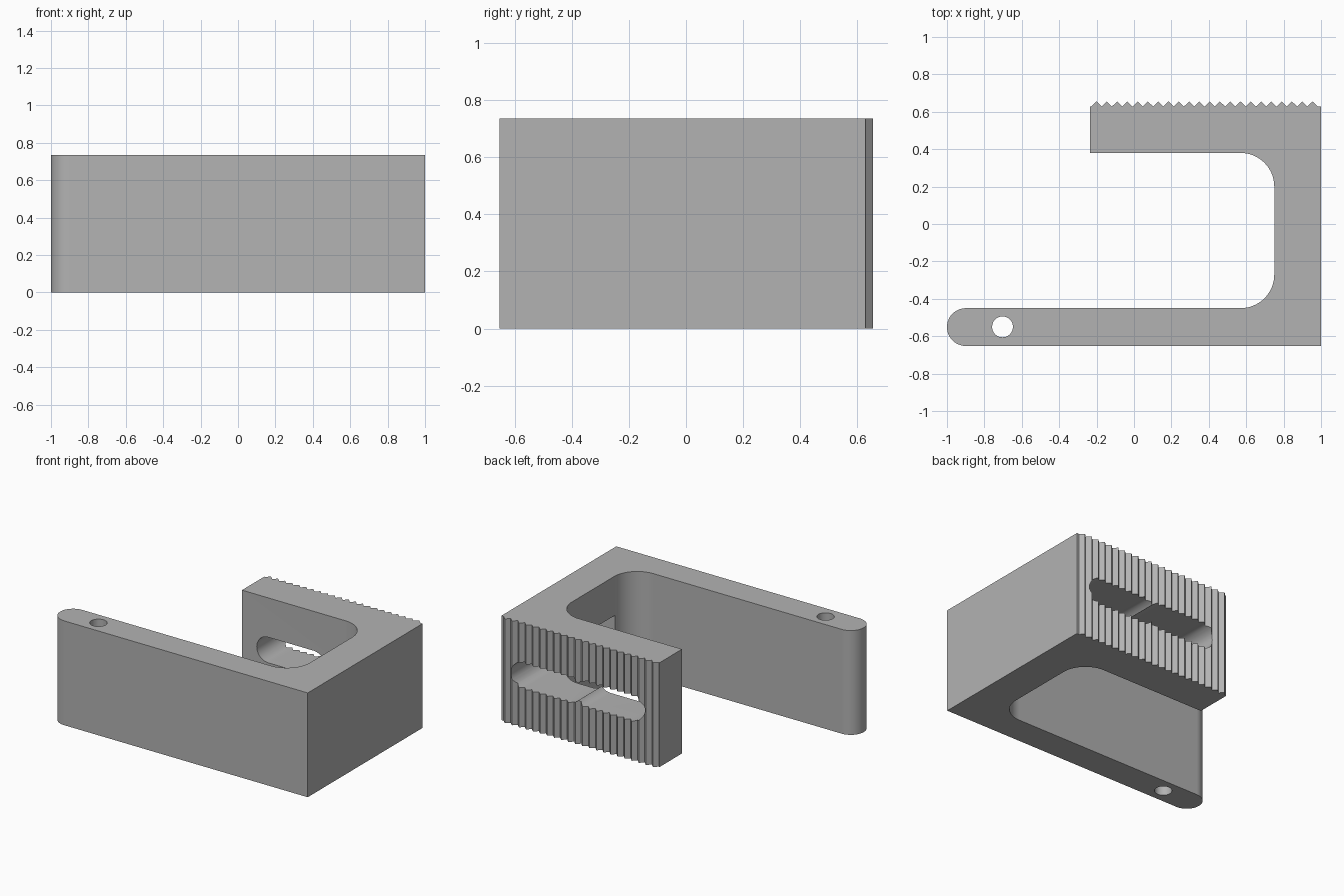
import bpy, bmesh
from math import cos, sin, radians
from mathutils import Vector

HEIGHT = 0.735
MID = HEIGHT / 2

cube = bpy.data.objects.get("Cube")
if cube:
    bpy.data.objects.remove(cube, do_unlink=True)

grey = bpy.data.materials.new("light grey")
grey.use_nodes = True
grey.diffuse_color = (0.45, 0.45, 0.45, 1)
grey.node_tree.nodes["Principled BSDF"].inputs["Base Color"].default_value = grey.diffuse_color


def arc(cx, cy, r, start, end, steps=12):
    """Points along a circular arc, angles in degrees."""
    angles = [radians(start + (end - start) * i / steps) for i in range(steps + 1)]
    return [(cx + r * cos(a), cy + r * sin(a)) for a in angles]


def prism(name, points, to_3d, direction):
    """Extrude a closed outline into a solid."""
    bm = bmesh.new()
    verts = [bm.verts.new(to_3d(u, v)) for u, v in points]
    bmesh.ops.remove_doubles(bm, verts=verts, dist=0.0005)
    face = bm.faces.new([v for v in verts if v.is_valid])
    out = bmesh.ops.extrude_face_region(bm, geom=[face])
    moved = [g for g in out["geom"] if isinstance(g, bmesh.types.BMVert)]
    bmesh.ops.translate(bm, verts=moved, vec=Vector(direction))
    bmesh.ops.recalc_face_normals(bm, faces=bm.faces)
    mesh = bpy.data.meshes.new(name)
    bm.to_mesh(mesh)
    bm.free()
    obj = bpy.data.objects.new(name, mesh)
    obj.data.materials.append(grey)
    bpy.context.collection.objects.link(obj)
    return obj


# U-shaped body: rounded long arm, filleted inside, serrated short arm
TEETH, PITCH, FIRST = 22, 0.055, -0.228
BASE, TIP = 0.628, 0.655
outline = [(1, -0.652), (1, BASE)]
for i in reversed(range(TEETH)):
    x = FIRST + i * PITCH
    outline += [(x + PITCH, BASE), (x + PITCH / 2, TIP)]
outline += [(FIRST, BASE), (-0.235, BASE), (-0.235, 0.38)]
outline += arc(0.57, 0.20, 0.18, 90, 0, 16)
outline += arc(0.57, -0.27, 0.18, 0, -90, 16)
outline += arc(-0.899, -0.551, 0.101, 90, 270, 24)
body = prism("clamp_body", outline, lambda u, v: (u, v, 0), (0, 0, HEIGHT))

# Two overlapping slots, cut from the serrated face into the column
R, CUSP = 0.09, 42
slot = arc(0.82, MID, R, 90, -90, 20)
slot += arc(0.457, MID, R, -90, CUSP - 180, 8)
slot += arc(0.323, MID, R, -CUSP, -90, 8)
slot += arc(-0.03, MID, R, -90, -270, 20)
slot += arc(0.323, MID, R, 90, CUSP, 8)
slot += arc(0.457, MID, R, 180 - CUSP, 90, 8)
slot_cutter = prism("slot_cutter", slot, lambda u, v: (u, 0.75, v), (0, -1.03, 0))

# Pin hole near the rounded tip
hole = arc(-0.703, -0.55, 0.056, 0, 345, 23)
hole_cutter = prism("hole_cutter", hole, lambda u, v: (u, v, -0.1), (0, 0, HEIGHT + 0.2))

bpy.ops.object.select_all(action="DESELECT")
bpy.context.view_layer.objects.active = body
body.select_set(True)
for cutter in (slot_cutter, hole_cutter):
    cutter.hide_render = True
    mod = body.modifiers.new(cutter.name, "BOOLEAN")
    mod.operation, mod.solver, mod.object = "DIFFERENCE", "EXACT", cutter
    bpy.ops.object.modifier_apply(modifier=mod.name)
    bpy.data.objects.remove(cutter, do_unlink=True)

bpy.ops.object.shade_smooth_by_angle(angle=radians(30))
